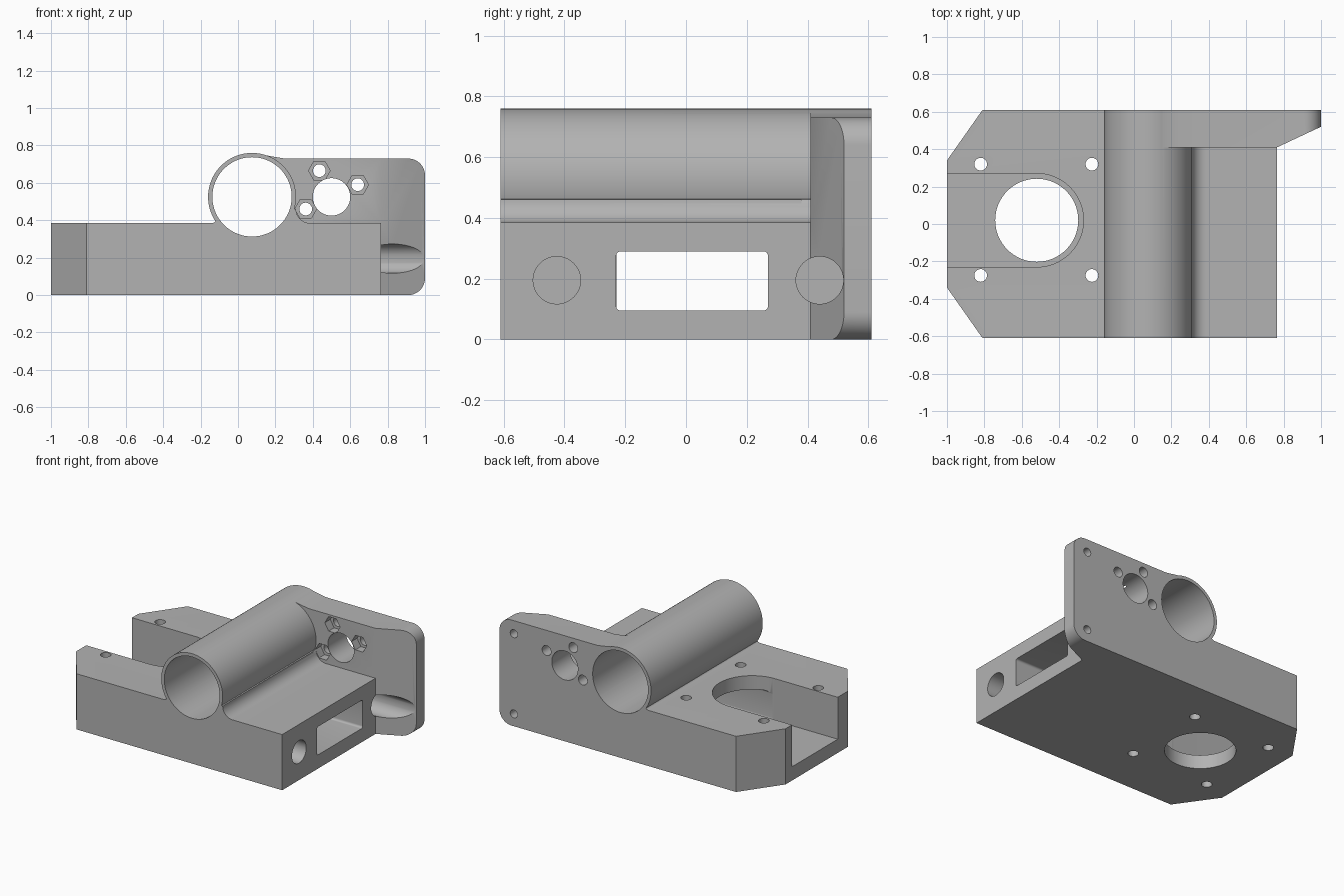
import bpy
import bmesh
from math import sin, cos, pi, radians
from mathutils import Vector

if "Cube" in bpy.data.objects:
    bpy.data.objects.remove(bpy.data.objects["Cube"], do_unlink=True)

grey = bpy.data.materials.new("plain_grey")
grey.use_nodes = True
colour = (0.45, 0.45, 0.45, 1)
grey.diffuse_color = colour
grey.node_tree.nodes["Principled BSDF"].inputs["Base Color"].default_value = colour


def arc(cx, cy, r, start, end, n):
    """Points on an arc, angles in degrees."""
    steps = [radians(start + (end - start) * i / n) for i in range(n + 1)]
    return [(cx + r * cos(a), cy + r * sin(a)) for a in steps]


def circle(cx, cy, r, n=64):
    return arc(cx, cy, r, 0, 360, n)[:-1]


def rounded(x0, y0, x1, y1, r, n=6):
    return (arc(x1 - r, y1 - r, r, 0, 90, n) + arc(x0 + r, y1 - r, r, 90, 180, n)
            + arc(x0 + r, y0 + r, r, 180, 270, n) + arc(x1 - r, y0 + r, r, 270, 360, n))


def prism(name, points, axis, low, high):
    """Extrude a profile along an axis; the profile uses the other two axes in order."""
    def place(u, v, w):
        return {"x": Vector((w, u, v)), "y": Vector((u, w, v)), "z": Vector((u, v, w))}[axis]
    bm = bmesh.new()
    face = bm.faces.new([bm.verts.new(place(u, v, low)) for u, v in points])
    out = bmesh.ops.extrude_face_region(bm, geom=[face])
    moved = [g for g in out["geom"] if isinstance(g, bmesh.types.BMVert)]
    bmesh.ops.translate(bm, verts=moved, vec=place(0, 0, high - low))
    bmesh.ops.recalc_face_normals(bm, faces=bm.faces)
    mesh = bpy.data.meshes.new(name)
    bm.to_mesh(mesh)
    bm.free()
    mesh.materials.append(grey)
    obj = bpy.data.objects.new(name, mesh)
    bpy.context.scene.collection.objects.link(obj)
    return obj


def combine(target, tool, operation):
    """Apply a boolean and discard the tool."""
    mod = target.modifiers.new("shape", "BOOLEAN")
    mod.operation = operation
    mod.solver = "EXACT"
    mod.object = tool
    bpy.context.view_layer.update()
    graph = bpy.context.evaluated_depsgraph_get()
    mesh = bpy.data.meshes.new_from_object(target.evaluated_get(graph))
    target.modifiers.clear()
    target.data = mesh
    bpy.data.objects.remove(tool, do_unlink=True)


back, top = 0.61, 0.385
tube_x, tube_z, tube_r = 0.075, 0.525, 0.235

# Main block with clipped left corners
body = prism("carriage_body", [(-1, -0.34), (-0.81, -back), (0.765, -back), (0.765, back),
                               (-0.81, back), (-1, 0.34)], "z", 0, top)

# Long tube and the fillet strips where it meets the block
combine(body, prism("tube", circle(tube_x, tube_z, tube_r, 96), "y", -back, back), "UNION")
strip = [(0.2, 0.35), (0.385, 0.35), (0.385, top)] + arc(0.385, 0.46, 0.075, 270, 180, 10) + [(0.2, 0.48)]
combine(body, prism("right_fillet", strip, "y", -back, back), "UNION")
strip = [(0, 0.35), (-0.14, 0.35), (-0.14, top)] + arc(-0.14, 0.41, 0.025, 270, 360, 6) + [(0, 0.42)]
combine(body, prism("left_fillet", strip, "y", -back, back), "UNION")

# Back flange with rounded outer corners and a slanted front
outline = ([(0.1, 0), *arc(0.91, 0.09, 0.09, 270, 360, 12), *arc(0.91, 0.64, 0.09, 0, 90, 12)]
           + [(0.25, 0.73), (0.12, 0.752)])
flange = prism("flange", outline, "y", 0.41, back)
slant = [(0.765, 0.41), (1.1, 0.567), (1.1, 0.3), (0.765, 0.3)]
combine(flange, prism("slant_cutter", slant, "z", -0.1, 1), "DIFFERENCE")
combine(body, flange, "UNION")

# Bore, open slot, side window and floor opening
cuts = [(circle(tube_x, tube_z, 0.212, 96), "y", -1, 1),
        ([(-1.2, -0.23)] + arc(-0.52, 0.02, 0.25, -90, 90, 40) + [(-1.2, 0.27)], "z", 0.095, 0.6),
        (rounded(-0.23, 0.095, 0.27, 0.29, 0.015), "x", -0.5, 1.2),
        (circle(-0.52, 0.02, 0.222), "z", -0.2, 0.3),
        (circle(0.5, 0.525, 0.1), "y", 0.35, 1)]

# Blind rod holes in the right side
cuts += [(circle(y, 0.195, 0.078, 48), "x", -0.4, 1.2) for y in (-0.425, 0.44)]

# Mounting screw holes around the slot
cuts += [(circle(x, y, 0.034, 24), "z", -0.2, 0.6) for x in (-0.82, -0.225) for y in (-0.275, 0.32)]

# Flange screw holes with hexagonal nut recesses
for x, z in [(0.435, 0.665), (0.64, 0.59), (0.362, 0.46)]:
    cuts.append((circle(x, z, 0.034, 24), "y", 0.35, 1))
    cuts.append((circle(x, z, 0.058, 6), "y", 0.38, 0.47))

# Blind screw holes in the back of the flange
cuts += [(circle(0.89, z, 0.028, 24), "y", 0.54, 1) for z in (0.085, 0.64)]

for points, axis, low, high in cuts:
    combine(body, prism("cutter", points, axis, low, high), "DIFFERENCE")

# Smooth curved walls, crisp edges
bpy.ops.object.select_all(action="DESELECT")
body.select_set(True)
bpy.context.view_layer.objects.active = body
bpy.ops.object.shade_smooth_by_angle(angle=radians(30))
